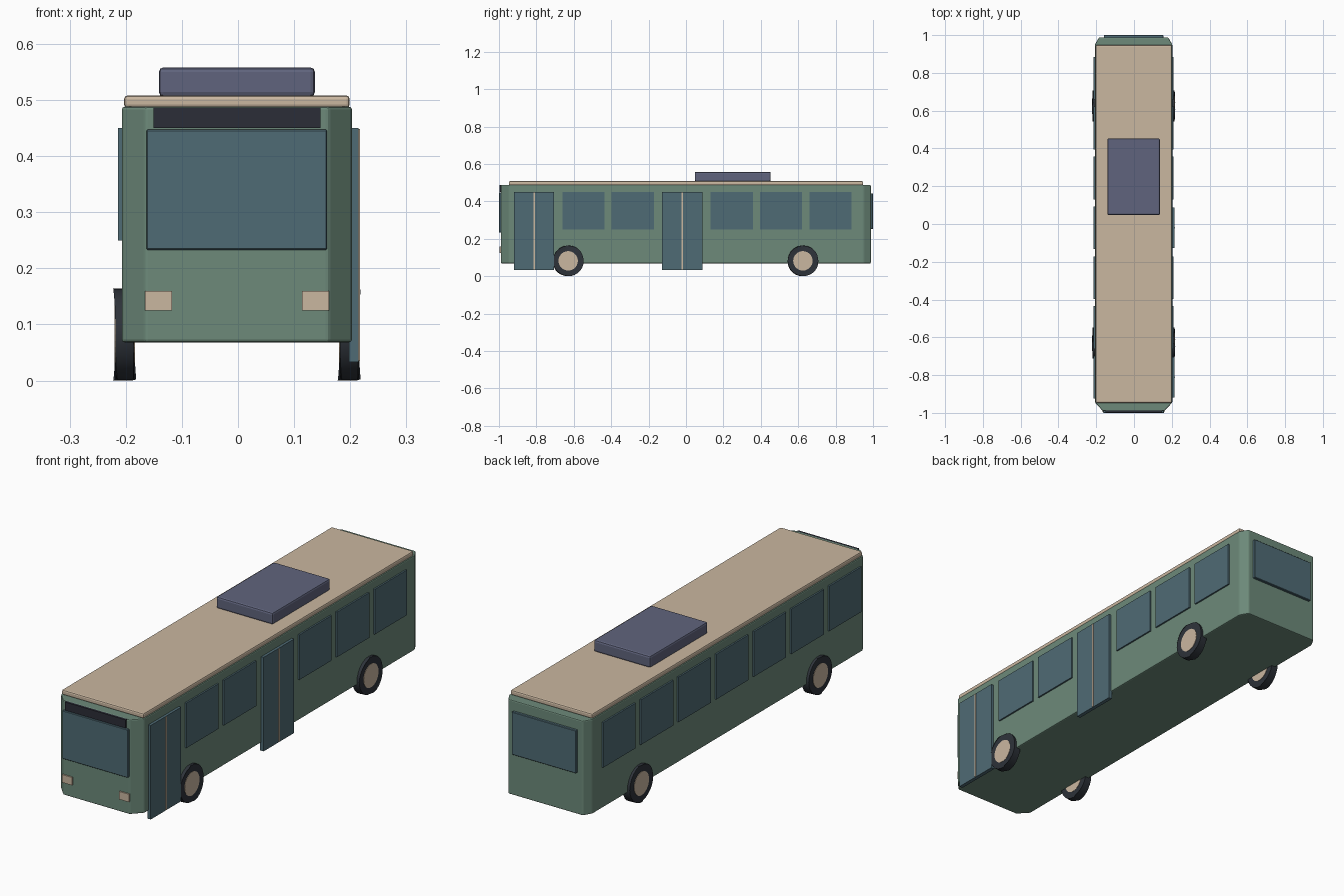
import bpy, bmesh, math

if "Cube" in bpy.data.objects:
    bpy.data.objects.remove(bpy.data.objects["Cube"])

CX = -0.002  # centre line of the body


def material(name, rgb):
    m = bpy.data.materials.new(name)
    m.diffuse_color = [(c / 255 / 12.92) if c < 11 else ((c / 255 + 0.055) / 1.055) ** 2.4
                       for c in rgb] + [1]
    m.use_nodes = True
    m.node_tree.nodes["Principled BSDF"].inputs["Base Color"].default_value = m.diffuse_color
    return m


GREEN = material("sage_green", (109, 138, 122))
TAN = material("warm_tan", (202, 183, 160))
GLASS = material("blue_glass", (79, 107, 117))
SLATE = material("slate_blue", (96, 100, 125))
DARK = material("dark_panel", (43, 45, 55))
RUBBER = material("tyre_rubber", (46, 51, 58))


def finish(name, bm, mat, bevel=0.0, segments=1):
    me = bpy.data.meshes.new(name)
    bmesh.ops.recalc_face_normals(bm, faces=bm.faces)
    if bevel:
        edges = [e for e in bm.edges if e.calc_face_angle(0) > math.radians(25)]
        bmesh.ops.bevel(bm, geom=edges, offset=bevel, segments=segments,
                        profile=0.5, affect='EDGES', clamp_overlap=True)
    bm.to_mesh(me)
    bm.free()
    me.materials.append(mat)
    ob = bpy.data.objects.new(name, me)
    bpy.context.collection.objects.link(ob)
    return ob


def box(name, mat, x, y, z, bevel=0.0, segments=1):
    """Box from (min, max) ranges on each axis."""
    bm = bmesh.new()
    bmesh.ops.create_cube(bm, size=1)
    for v in bm.verts:
        v.co = [(r[0] + r[1]) / 2 + c * (r[1] - r[0]) for r, c in zip((x, y, z), v.co)]
    return finish(name, bm, mat, bevel, segments)


def disc(name, mat, x, y, z, radius, width, bevel=0.0):
    """Cylinder with its axle along x."""
    bm = bmesh.new()
    bmesh.ops.create_cone(bm, cap_ends=True, segments=28, radius1=radius,
                          radius2=radius, depth=width)
    for v in bm.verts:
        a, b, c = v.co
        v.co = (x + c, y + a, z + b)
    if bevel:
        rim = [e for e in bm.edges if e.calc_face_angle(0) > 1]
        bmesh.ops.bevel(bm, geom=rim, offset=bevel, segments=2, profile=0.5, affect='EDGES')
    return finish(name, bm, mat)


# Body: plan outline with cut corners, extruded upward
half = [(0.163, -0.99), (0.205, -0.945), (0.205, 0.95), (0.183, 0.988)]
outline = half + [(-x, y) for x, y in reversed(half)]
bm = bmesh.new()
base = bm.faces.new([bm.verts.new((CX + x, y, 0.068)) for x, y in outline])
top = bmesh.ops.extrude_face_region(bm, geom=[base])
for v in top["geom"]:
    if isinstance(v, bmesh.types.BMVert):
        v.co.z = 0.488
finish("body", bm, GREEN, 0.005, 2)

# Roof and rooftop unit
box("roof", TAN, (CX - 0.201, CX + 0.201), (-0.947, 0.947), (0.486, 0.508), 0.006, 2)
box("roof_unit", SLATE, (CX - 0.139, CX + 0.139), (0.047, 0.453), (0.506, 0.558), 0.008, 2)

# Front and rear fittings
box("windshield", GLASS, (CX - 0.161, CX + 0.161), (-1.0, -0.985), (0.233, 0.447), 0.002)
box("destination_panel", DARK, (CX - 0.149, CX + 0.149), (-0.998, -0.985), (0.45, 0.487))
box("rear_window", GLASS, (CX - 0.158, CX + 0.158), (0.983, 1.0), (0.253, 0.443), 0.002)
for s in (-1, 1):
    xs = sorted((CX + s * 0.116, CX + s * 0.164))
    box("headlight", TAN, xs, (-0.996, -0.985), (0.125, 0.16))

# Side windows: seven bays on the left, two bays taken by doors on the right
DOOR_BAYS = (0, 3)
for i in range(7):
    y = -0.812 + i * 0.264
    span = (y - 0.113, y + 0.113)
    box("left_window", GLASS, (CX - 0.212, CX - 0.2), span, (0.25, 0.45))
    if i not in DOOR_BAYS:
        box("right_window", GLASS, (CX + 0.2, CX + 0.212), span, (0.25, 0.45))
    else:
        box("door", GLASS, (CX + 0.2, CX + 0.217), (y - 0.107, y + 0.107), (0.033, 0.45))
        box("door_seam", TAN, (CX + 0.21, CX + 0.219), (y - 0.004, y + 0.004), (0.035, 0.448))

# Wheels
for s in (-1, 1):
    for y in (-0.63, 0.625):
        x = CX + s * 0.2
        tyre = disc("tyre", RUBBER, x, y, 0.082, 0.082, 0.033, 0.004)
        disc("hub", TAN, x, y, 0.082, 0.052, 0.036)
        bpy.ops.object.select_all(action='DESELECT')
        tyre.select_set(True)
        bpy.context.view_layer.objects.active = tyre
        bpy.ops.object.shade_smooth_by_angle(angle=math.radians(30))
